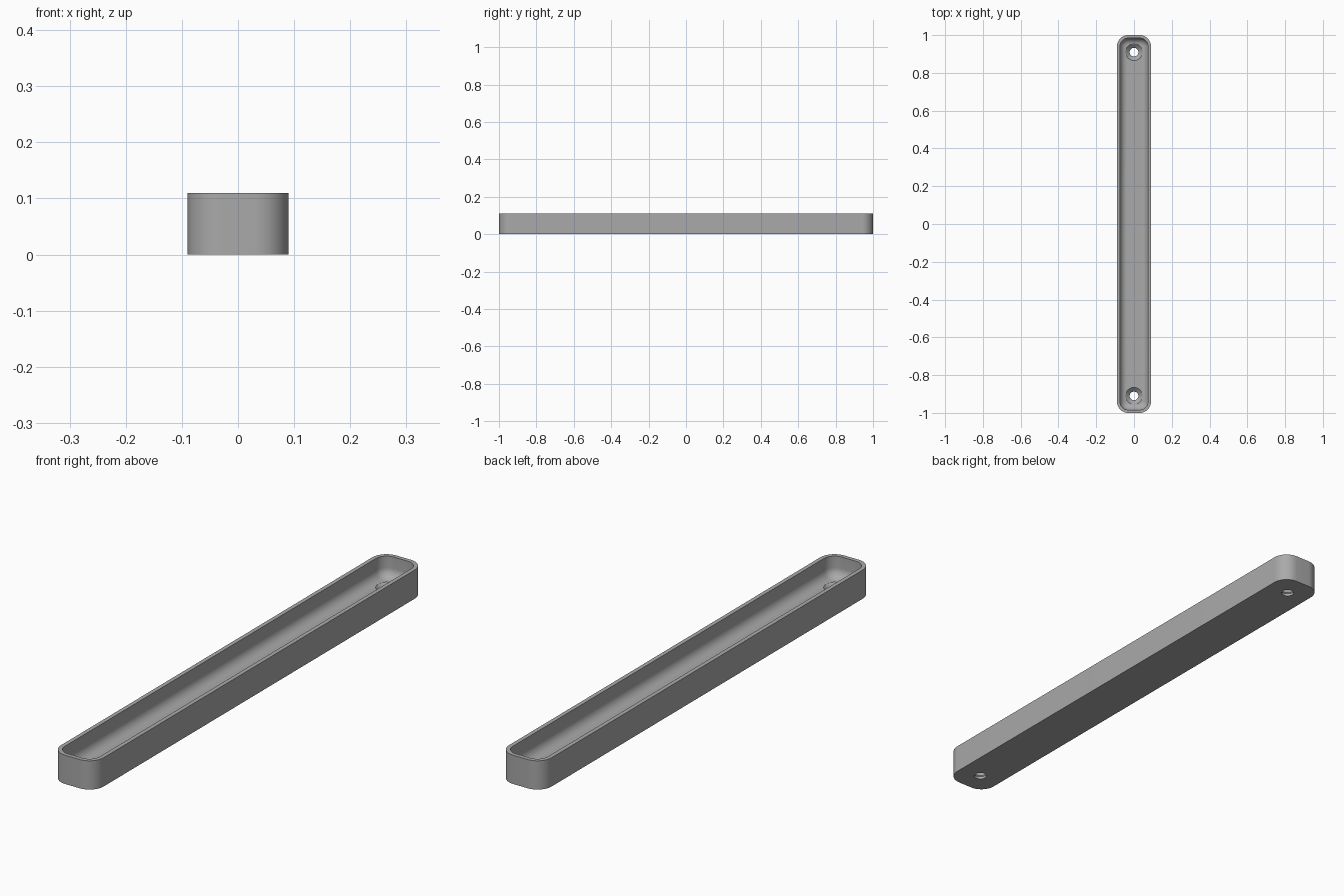
import bpy, bmesh, math

WIDTH, LENGTH, HEIGHT = 0.18, 2.0, 0.11
CORNER = 0.06      # outer corner radius
WALL = 0.016
FLOOR = 0.03       # floor height inside the tray
FILLET = 0.036     # rounding between wall and floor
HOLE_Y = 0.91
SEGMENTS = 12

if "Cube" in bpy.data.objects:
    bpy.data.objects.remove(bpy.data.objects["Cube"])

grey = bpy.data.materials.new("plain grey")
grey.use_nodes = True
colour = (0.4, 0.4, 0.4, 1)
grey.diffuse_color = colour
grey.node_tree.nodes["Principled BSDF"].inputs["Base Color"].default_value = colour


def rounded_ring(bm, inset, z):
    """Rounded rectangle loop, moved inwards by inset."""
    radius = CORNER - inset
    cx, cy = WIDTH / 2 - CORNER, LENGTH / 2 - CORNER
    ring = []
    for corner, (sx, sy) in enumerate([(1, 1), (-1, 1), (-1, -1), (1, -1)]):
        for i in range(SEGMENTS + 1):
            a = (corner + i / SEGMENTS) * math.pi / 2
            ring.append(bm.verts.new((sx * cx + radius * math.cos(a),
                                      sy * cy + radius * math.sin(a), z)))
    return ring


def circle_ring(bm, radius, y, z, count=32):
    return [bm.verts.new((radius * math.cos(math.tau * i / count),
                          y + radius * math.sin(math.tau * i / count), z))
            for i in range(count)]


def loft(bm, rings):
    """Skin a stack of loops and close both ends."""
    for low, high in zip(rings, rings[1:]):
        for i in range(len(low)):
            j = (i + 1) % len(low)
            bm.faces.new((low[i], low[j], high[j], high[i]))
    bm.faces.new(rings[0][::-1])
    bm.faces.new(rings[-1])


def make_object(name, bm):
    bmesh.ops.recalc_face_normals(bm, faces=bm.faces)
    mesh = bpy.data.meshes.new(name)
    bm.to_mesh(mesh)
    bm.free()
    mesh.materials.append(grey)
    obj = bpy.data.objects.new(name, mesh)
    bpy.context.collection.objects.link(obj)
    return obj


# Tray body: outer wall, flat rim, inner wall, rounded fillet and floor
bm = bmesh.new()
rings = [rounded_ring(bm, 0, 0), rounded_ring(bm, 0, HEIGHT),
         rounded_ring(bm, WALL, HEIGHT)]
for i in range(SEGMENTS + 1):
    a = i / SEGMENTS * math.pi / 2
    rings.append(rounded_ring(bm, WALL + FILLET * (1 - math.cos(a)),
                              FLOOR + FILLET * (1 - math.sin(a))))
loft(bm, rings)
tray = make_object("tray", bm)

# Countersunk screw holes at both ends
for side, name in ((-1, "front_hole_cutter"), (1, "back_hole_cutter")):
    bm = bmesh.new()
    y = side * HOLE_Y
    loft(bm, [circle_ring(bm, 0.023, y, -0.02), circle_ring(bm, 0.023, y, 0.01),
              circle_ring(bm, 0.045, y, FLOOR), circle_ring(bm, 0.045, y, HEIGHT)])
    cutter = make_object(name, bm)
    cutter.hide_render = True
    cut = tray.modifiers.new(name, 'BOOLEAN')
    cut.operation = 'DIFFERENCE'
    cut.solver = 'EXACT'
    cut.object = cutter

# Apply the cuts, remove the cutters and shade smooth with sharp edges
bpy.ops.object.select_all(action='DESELECT')
tray.select_set(True)
bpy.context.view_layer.objects.active = tray
for modifier in list(tray.modifiers):
    cutter = modifier.object
    bpy.ops.object.modifier_apply(modifier=modifier.name)
    bpy.data.objects.remove(cutter)
bpy.ops.object.shade_smooth_by_angle(angle=math.radians(30))
